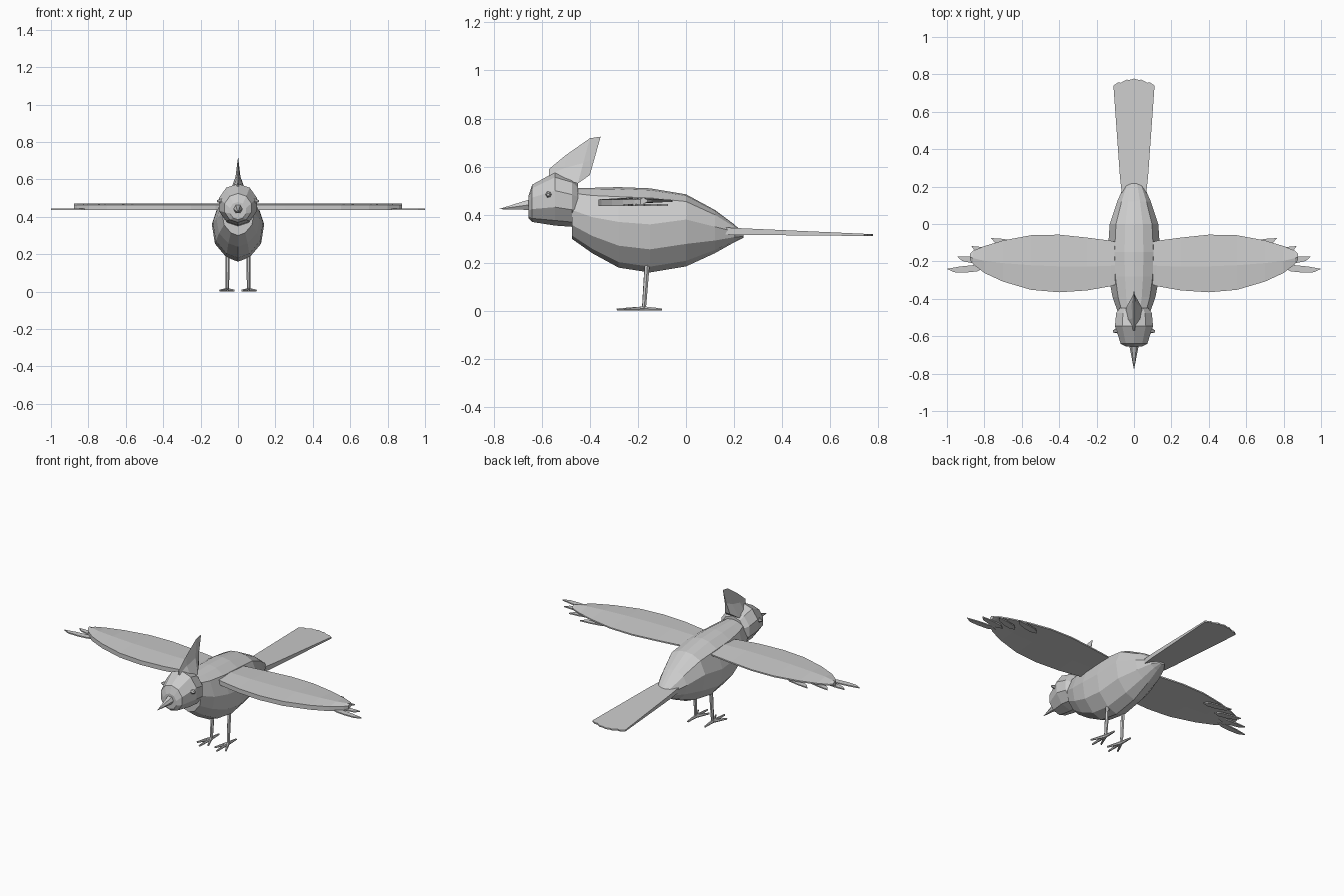
import bpy, bmesh, math
from mathutils import Vector

if "Cube" in bpy.data.objects:
    bpy.data.objects.remove(bpy.data.objects["Cube"])

grey = bpy.data.materials.new("plain grey")
grey.diffuse_color = (0.6, 0.6, 0.6, 1)
grey.use_nodes = True
grey.node_tree.nodes["Principled BSDF"].inputs["Base Color"].default_value = grey.diffuse_color


def make(name, verts, faces):
    me = bpy.data.meshes.new(name)
    me.from_pydata([tuple(v) for v in verts], [], faces)
    bm = bmesh.new()
    bm.from_mesh(me)
    bmesh.ops.remove_doubles(bm, verts=bm.verts, dist=1e-5)
    bmesh.ops.recalc_face_normals(bm, faces=bm.faces)
    bm.to_mesh(me)
    bm.free()
    me.materials.append(grey)
    ob = bpy.data.objects.new(name, me)
    bpy.context.collection.objects.link(ob)
    return ob


def loft(name, rings):
    """Skin a list of equal closed rings and cap both ends."""
    n = len(rings[0])
    faces = [(i * n + j, i * n + (j + 1) % n, (i + 1) * n + (j + 1) % n, (i + 1) * n + j)
             for i in range(len(rings) - 1) for j in range(n)]
    faces += [tuple(range(n)), tuple(range((len(rings) - 1) * n, len(rings) * n))]
    return make(name, [v for r in rings for v in r], faces)


def mirrored(half):
    """Complete a ring given top to bottom on the +x side."""
    return half + [(-x, y, z) for x, y, z in half[-2:0:-1]]


def rod(name, a, b, ra, rb, n=6):
    a, b = Vector(a), Vector(b)
    q = (b - a).to_track_quat('Z', 'Y')
    circle = lambda c, r: [c + q @ Vector((r * math.cos(k * math.tau / n), r * math.sin(k * math.tau / n), 0))
                           for k in range(n)]
    return loft(name, [circle(a, ra), circle(b, rb)])


# Body: y, top z, shoulder z, widest z, bottom z, half width
sections = [(-0.475, 0.51, 0.49, 0.42, 0.30, 0.085), (-0.39, 0.512, 0.48, 0.39, 0.24, 0.115),
            (-0.28, 0.515, 0.475, 0.37, 0.18, 0.135), (-0.15, 0.51, 0.47, 0.36, 0.16, 0.14),
            (0, 0.485, 0.455, 0.38, 0.185, 0.13), (0.12, 0.42, 0.40, 0.35, 0.24, 0.09),
            (0.2, 0.36, 0.35, 0.33, 0.285, 0.055), (0.24, 0.325, 0.32, 0.315, 0.305, 0.02)]
loft("body", [mirrored([(0, y, t), (w * 0.36, y, t - (t - s) * 0.2), (w * 0.74, y, s), (w, y, m),
                        (w * 0.88, y, m - (m - b) * 0.52), (w * 0.45, y, m - (m - b) * 0.88), (0, y, b)])
              for y, t, s, m, b, w in sections])

# Head: y, top z, bottom z, half width
loft("head", [mirrored([(w * math.sin(k * math.pi / 5), y, (t + b) / 2 + (t - b) / 2 * math.cos(k * math.pi / 5))
                        for k in range(6)])
              for y, t, b, w in [(-0.655, 0.48, 0.385, 0.045), (-0.64, 0.525, 0.37, 0.075),
                                 (-0.545, 0.577, 0.355, 0.107), (-0.475, 0.555, 0.35, 0.10),
                                 (-0.45, 0.53, 0.37, 0.08)]])
rod("beak", (0, -0.64, 0.443), (0, -0.775, 0.424), 0.027, 0.001)

# Crest: low base widening towards the back, rising to a swept ridge
crest = [((-0.57, 0.55), (-0.57, 0.59), 0.010), ((-0.51, 0.55), (-0.50, 0.648), 0.034),
         ((-0.45, 0.53), (-0.40, 0.718), 0.044), ((-0.40, 0.565), (-0.355, 0.725), 0.016)]
loft("crest", [[(-w, yb, zb), (w, yb, zb),
                (w * 0.3, yb + (yt - yb) * 0.45, zb + (zt - zb) * 0.45), (0, yt, zt),
                (-w * 0.3, yb + (yt - yb) * 0.45, zb + (zt - zb) * 0.45)]
               for (yb, zb), (yt, zt), w in crest])

# Tail: flat fan with a scalloped end
tail = [(0.065, 0.16), (0.075, 0.25), (0.11, 0.74), (0.085, 0.757), (0.07, 0.755), (0.04, 0.772), (0.025, 0.77), (0, 0.777)]
outline = tail + [(-x, y) for x, y in tail[-2::-1]]
mid = lambda y: 0.332 - (y - 0.16) * 0.027
thick = lambda y: 0.015 - (y - 0.16) * 0.018
loft("tail", [[(x, y, mid(y) + s * thick(y)) for x, y in outline] for s in (-1, 1)])

# Wing: x, leading y, trailing y
wing = [(0.09, -0.32, -0.10), (0.12, -0.332, -0.09), (0.25, -0.355, -0.073), (0.40, -0.365, -0.057),
        (0.55, -0.352, -0.06), (0.70, -0.308, -0.088), (0.80, -0.262, -0.118), (0.86, -0.215, -0.143),
        (0.878, -0.19, -0.16)]
# Feather: base x, base y, tip x, tip y, half width
feathers = [(0.80, -0.235, 1.0, -0.24, 0.022), (0.78, -0.20, 0.945, -0.175, 0.022),
            (0.72, -0.165, 0.87, -0.118, 0.024), (0.60, -0.12, 0.765, -0.075, 0.024)]
for s, side in ((1, "left"), (-1, "right")):
    loft(side + "_wing", [[(s * x, a, 0.437), (s * x, a, 0.464), (s * x, a + (b - a) * 0.45, 0.472),
                           (s * x, b, 0.462), (s * x, b, 0.454), (s * x, a + (b - a) * 0.45, 0.446)]
                          for x, a, b in wing])
    for i, (x, y, tx, ty, w) in enumerate(feathers):
        p, d = Vector((x, y)), Vector((tx - x, ty - y))
        nrm = Vector((-d.y, d.x)).normalized()
        leaf = [p + d * t + nrm * w * k for t, k in
                [(0, 0), (0.2, -0.8), (0.5, -1), (0.82, -0.85), (1, 0), (0.65, 0.5), (0.2, 0.8)]]
        loft(f"{side}_feather_{i + 1}", [[(s * v.x, v.y, z) for v in leaf] for z in (0.437, 0.444)])
    # Eye, leg and toes
    rod(side + "_eye", (s * 0.085, -0.57, 0.484), (s * 0.112, -0.574, 0.484), 0.016, 0.006)
    rod(side + "_leg", (s * 0.055, -0.16, 0.22), (s * 0.057, -0.175, 0.008), 0.012, 0.009)
    for i, (x, y) in enumerate([(0.022, -0.255), (0.058, -0.288), (0.097, -0.255), (0.058, -0.10)]):
        rod(f"{side}_toe_{i + 1}", (s * 0.057, -0.175, 0.01), (s * x, y, 0.006), 0.010, 0.005)
